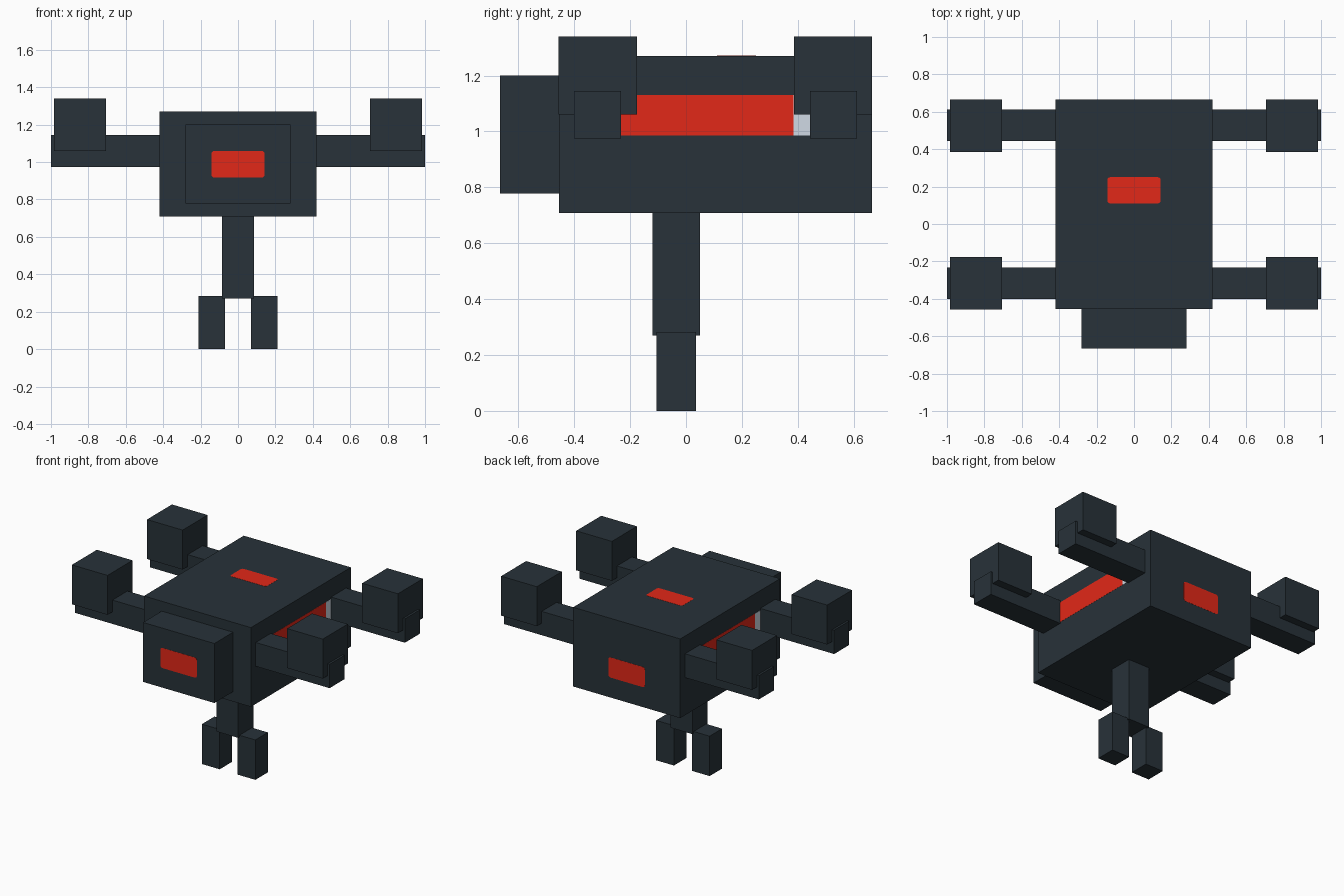
import bpy
import bmesh
from mathutils import Vector

if "Cube" in bpy.data.objects:
    bpy.data.objects.remove(bpy.data.objects["Cube"], do_unlink=True)


def make_material(name, rgb):
    mat = bpy.data.materials.new(name)
    mat.use_nodes = True
    colour = (*rgb, 1.0)
    mat.diffuse_color = colour
    mat.node_tree.nodes["Principled BSDF"].inputs["Base Color"].default_value = colour
    return mat


dark = make_material("dark slate", (0.021, 0.032, 0.041))
red = make_material("signal red", (0.76, 0.021, 0.009))
grey = make_material("light grey", (0.63, 0.70, 0.78))


def box(name, low, high, mat=dark, round_axis=None):
    """Box between two corners; round_axis softens the edges along that axis."""
    low, high = Vector(low), Vector(high)
    bm = bmesh.new()
    bmesh.ops.create_cube(bm, size=1)
    bmesh.ops.scale(bm, vec=high - low, verts=bm.verts)
    if round_axis is not None:
        edges = [e for e in bm.edges
                 if abs((e.verts[0].co - e.verts[1].co).normalized()[round_axis]) > 0.9]
        bmesh.ops.bevel(bm, geom=edges, offset=0.016, segments=3,
                        profile=0.5, affect='EDGES')
    mesh = bpy.data.meshes.new(name)
    bm.to_mesh(mesh)
    bm.free()
    mesh.materials.append(mat)
    obj = bpy.data.objects.new(name, mesh)
    obj.location = (low + high) / 2
    bpy.context.collection.objects.link(obj)
    return obj


def side_box(name, side, low, high, mat=dark):
    """Box given for +x, flipped across x when side is -1."""
    xs = sorted((side * low[0], side * high[0]))
    return box(name, (xs[0], *low[1:]), (xs[1], *high[1:]), mat)


# Main hull, head block and centre post
FRONT, BACK, TOP = -0.455, 0.665, 1.27
MID_Y = (FRONT + BACK) / 2
T = 0.001
box("body", (-0.42, FRONT, 0.708), (0.42, BACK, TOP))
box("head", (-0.28, -0.665, 0.778), (0.28, FRONT, 1.2))
box("centre_post", (-0.085, -0.12, 0.27), (0.085, 0.05, 0.708))

for side, label in ((1, "left"), (-1, "right")):
    # Foot
    side_box(f"{label}_foot", side, (0.07, -0.105, 0), (0.21, 0.035, 0.283))

    # Arms with a block on each tip
    for end, arm_y, pod_y in (("front", -0.317, -0.316), ("back", 0.527, 0.526)):
        side_box(f"{label}_{end}_arm", side,
                 (0.42, arm_y - 0.084, 0.975), (1.0, arm_y + 0.084, 1.144))
        side_box(f"{label}_{end}_pod", side,
                 (0.705, pod_y - 0.14, 1.06), (0.985, pod_y + 0.14, 1.34))

    # Side stripe with a pale tip, turned half way round on the other side
    for part, near, far, mat in (("stripe", -0.42, 0.28, red),
                                 ("stripe_tip", 0.28, 0.42, grey)):
        ys = sorted((MID_Y + side * near, MID_Y + side * far))
        side_box(f"{label}_{part}", side,
                 (0.42, ys[0], 0.985), (0.42 + T, ys[1], 1.13), mat)

# Red lamp plates on the head, back and top
box("head_lamp", (-0.143, -0.665 - T, 0.917), (0.143, -0.665, 1.06), red, 1)
box("back_lamp", (-0.143, BACK, 0.85), (0.143, BACK + T, 0.993), red, 1)
box("top_lamp", (-0.143, 0.11, TOP), (0.143, 0.25, TOP + T), red, 2)
